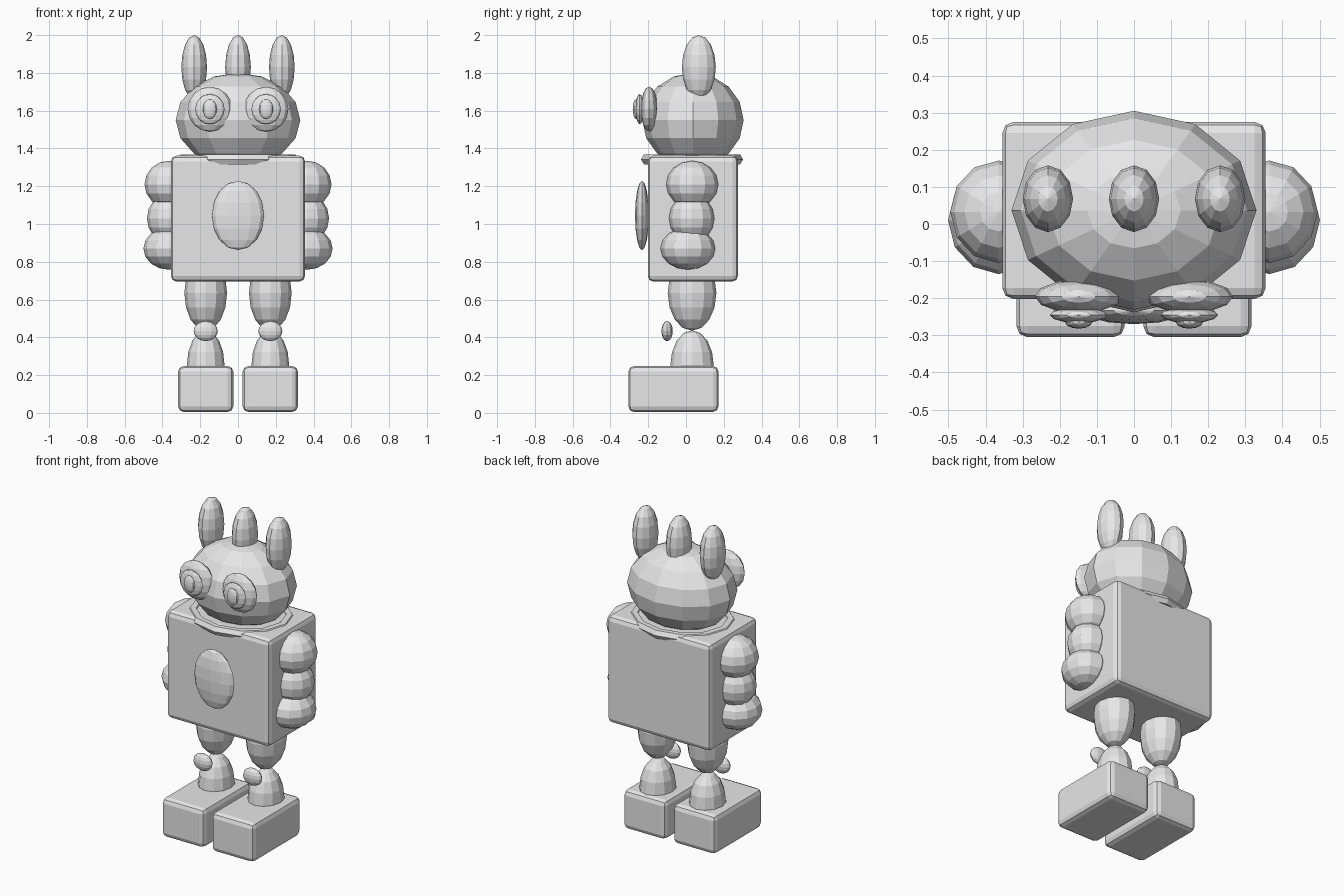
import bpy

if "Cube" in bpy.data.objects:
    bpy.data.objects.remove(bpy.data.objects["Cube"])

grey = bpy.data.materials.new("light_grey")
grey.use_nodes = True
grey.diffuse_color = (0.8, 0.8, 0.8, 1)
grey.node_tree.nodes["Principled BSDF"].inputs["Base Color"].default_value = (0.8, 0.8, 0.8, 1)


def finish(name, scale):
    """Name, size and colour the newest primitive."""
    ob = bpy.context.object
    ob.name = name
    ob.scale = scale
    bpy.ops.object.transform_apply(location=False, rotation=False, scale=True)
    ob.data.materials.append(grey)
    bpy.ops.object.shade_flat()
    return ob


def ball(name, centre, radii):
    bpy.ops.mesh.primitive_uv_sphere_add(segments=12, ring_count=8, radius=1, location=centre)
    return finish(name, radii)


def box(name, low, high, bevel):
    centre = [(a + b) / 2 for a, b in zip(low, high)]
    bpy.ops.mesh.primitive_cube_add(size=1, location=centre)
    ob = finish(name, [b - a for a, b in zip(low, high)])
    mod = ob.modifiers.new("rounded_edges", 'BEVEL')
    mod.width = bevel
    mod.segments = 2
    return ob


# Torso, belly plate and collar ring
box("torso", (-0.355, -0.202, 0.695), (0.355, 0.275, 1.362), 0.03)
ball("belly", (0, -0.233, 1.045), (0.138, 0.037, 0.183))
bpy.ops.mesh.primitive_torus_add(major_segments=12, minor_segments=6, major_radius=0.24,
                                 minor_radius=0.03, location=(0, 0.032, 1.342))
finish("collar", (1.19, 1, 1))

# Head and crest
ball("head", (0, 0.037, 1.55), (0.33, 0.268, 0.25))
ball("crest", (0, 0.068, 1.83), (0.068, 0.09, 0.17))

# Paired parts
for side, s in (("left", 1), ("right", -1)):
    ball(side + "_ear", (s * 0.232, 0.068, 1.83), (0.068, 0.09, 0.17))

    # Eye in three stacked layers
    ball(side + "_eye", (s * 0.149, -0.195, 1.608), (0.118, 0.045, 0.119))
    ball(side + "_iris", (s * 0.149, -0.245, 1.608), (0.078, 0.022, 0.08))
    ball(side + "_pupil", (s * 0.149, -0.264, 1.608), (0.037, 0.018, 0.052))

    # Arm
    ball(side + "_shoulder", (s * 0.365, 0.033, 1.21), (0.13, 0.138, 0.125))
    ball(side + "_forearm", (s * 0.365, 0.03, 1.03), (0.117, 0.12, 0.13))
    ball(side + "_hand", (s * 0.365, 0.01, 0.87), (0.136, 0.145, 0.112))

    # Leg and foot
    ball(side + "_thigh", (s * 0.171, 0.032, 0.635), (0.113, 0.129, 0.2))
    ball(side + "_knee", (s * 0.171, -0.1, 0.433), (0.064, 0.03, 0.053))
    ball(side + "_shin", (s * 0.171, 0.032, 0.25), (0.1, 0.115, 0.187))
    box(side + "_foot", (s * 0.171 - 0.146, -0.305, 0.005),
        (s * 0.171 + 0.146, 0.172, 0.248), 0.03)
